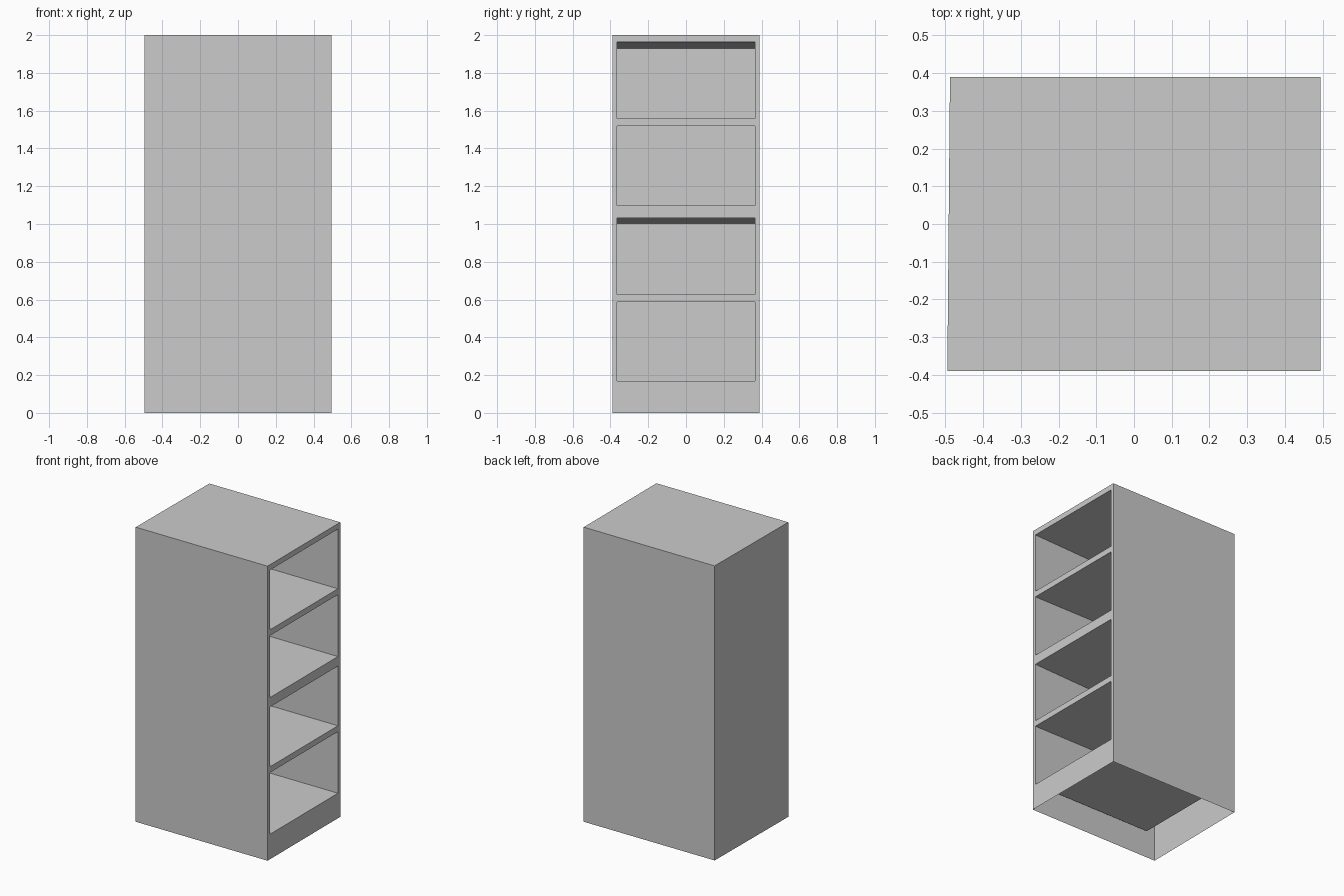
import bpy

if "Cube" in bpy.data.objects:
    bpy.data.objects.remove(bpy.data.objects["Cube"])

X_OPEN = 0.495           # open side of the cabinet
X_POCKET = -0.41         # rear wall of the compartments
Y_OUT, Y_IN = 0.39, 0.365


def mesh_object(name, verts, faces):
    mesh = bpy.data.meshes.new(name)
    mesh.from_pydata(verts, [], faces)
    mesh.update()
    obj = bpy.data.objects.new(name, mesh)
    bpy.context.collection.objects.link(obj)
    return obj


def casing(name, z0, z1, roof):
    # Thin outer walls, bottom left open; the rear wall is slightly askew
    plan = [(X_OPEN, -Y_OUT), (-0.495, -Y_OUT), (-0.488, Y_OUT), (X_OPEN, Y_OUT)]
    verts = [(x, y, z) for z in (z0, z1) for x, y in plan]
    faces = [(i + 1, i, i + 4, i + 5) for i in range(3)]
    if roof:
        faces.append((4, 7, 6, 5))
    mesh_object(name, verts, faces)


def face_frame(name, levels):
    # Flat frame on the open side; odd rows of the middle column are openings
    ys = [-Y_OUT, -Y_IN, Y_IN, Y_OUT]
    verts = [(X_OPEN, y, z) for z in levels for y in ys]
    faces = []
    for r in range(len(levels) - 1):
        for c in range(3):
            if not (c == 1 and r % 2):
                a = r * 4 + c
                faces.append((a, a + 1, a + 5, a + 4))
    mesh_object(name, verts, faces)


def compartment(name, z0, z1, drop):
    # Five inward-facing walls; the ceiling may slope down to the rear
    verts = [(x, y, z)
             for x, top in ((X_OPEN, z1), (X_POCKET, z1 - drop))
             for y, z in ((-Y_IN, z0), (Y_IN, z0), (Y_IN, top), (-Y_IN, top))]
    faces = [(4, 5, 6, 7)]
    faces += [(i, (i + 1) % 4, (i + 1) % 4 + 4, i + 4) for i in range(4)]
    mesh_object(name, verts, faces)


# Two stacked shelf units
units = [
    ("lower", [0.0, 0.17, 0.588, 0.628, 1.033, 1.07], False),
    ("upper", [1.07, 1.098, 1.518, 1.558, 1.963, 2.0], True),
]
for label, levels, roof in units:
    casing(label + "_casing", levels[0], levels[-1], roof)
    face_frame(label + "_face_frame", levels)
    compartment(label + "_bottom_compartment", levels[1], levels[2], 0.0)
    compartment(label + "_top_compartment", levels[3], levels[4], 0.033)
